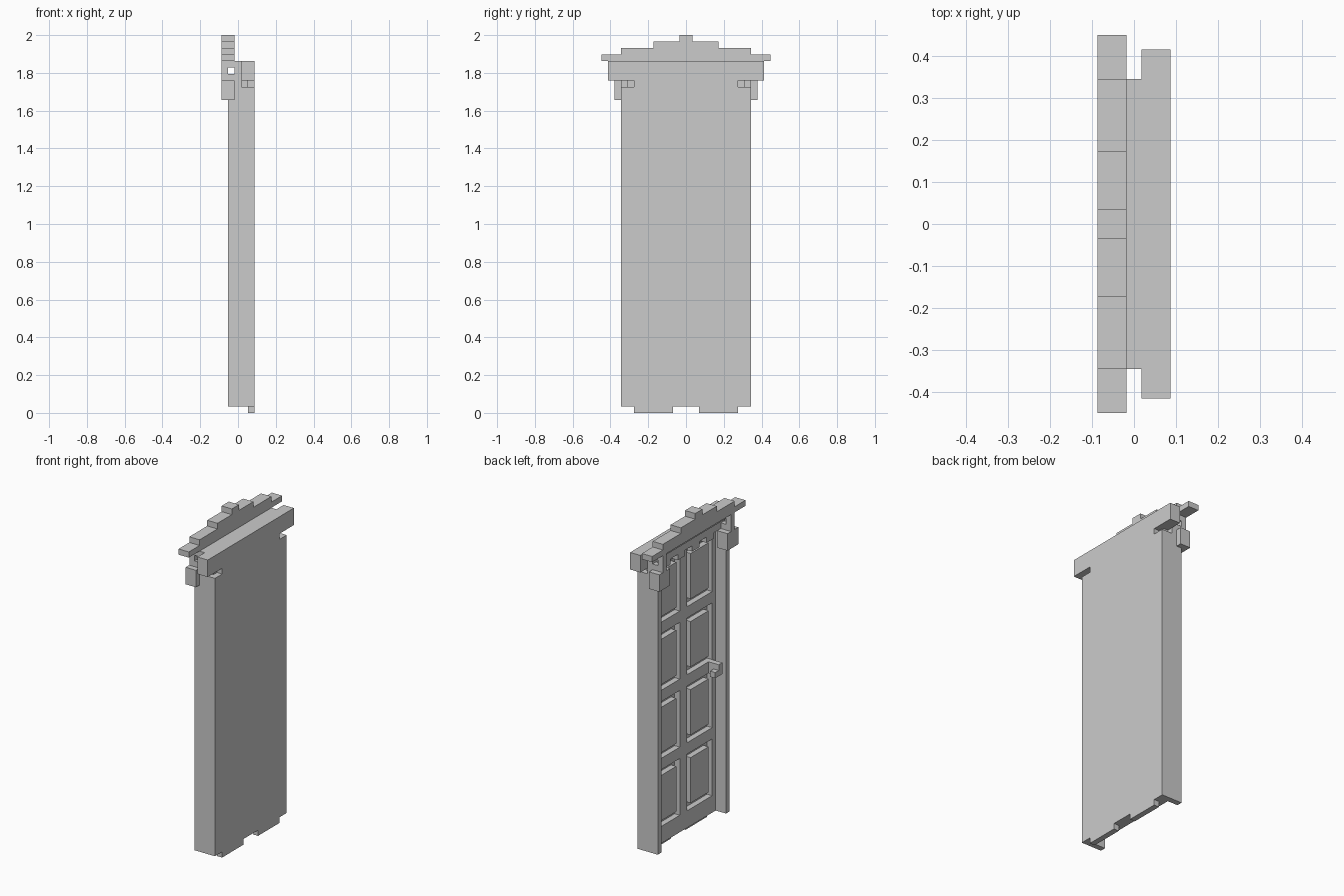
import bpy, bmesh
from mathutils import Vector

if "Cube" in bpy.data.objects:
    bpy.data.objects.remove(bpy.data.objects["Cube"])

U = 2 / 58  # block size; the door sits on a 5 x 26 x 58 block grid


def box(x0, x1, y0, y1, z0, z1):
    """Set of grid cells filling a box."""
    return {(x, y, z) for x in range(x0, x1) for y in range(y0, y1) for z in range(z0, z1)}


def both(x0, x1, y0, y1, z0, z1):
    """The same box on both sides of the centre line."""
    return box(x0, x1, y0, y1, z0, z1) | box(x0, x1, -y1, -y0, z0, z1)


def ring(x0, x1, y0, y1, z0, z1):
    """One-block-wide groove around a raised field, on both sides."""
    return both(x0, x1, y0, y1, z0, z1) - both(x0, x1, y0 + 1, y1 - 1, z0 + 1, z1 - 1)


def build(name, cells):
    """Skin the outside of a set of cells and merge coplanar faces."""
    bm = bmesh.new()
    for c in cells:
        for axis in range(3):
            for side in (0, 1):
                n = list(c)
                n[axis] += 2 * side - 1
                if tuple(n) in cells:
                    continue
                loop = [(0, 0), (1, 0), (1, 1), (0, 1)]
                if not side:
                    loop.reverse()
                verts = []
                for a, b in loop:
                    p = Vector(c)
                    p[axis] += side
                    p[(axis + 1) % 3] += a
                    p[(axis + 2) % 3] += b
                    verts.append(bm.verts.new(((p.x - 2.5) * U, p.y * U, p.z * U)))
                bm.faces.new(verts)
    bmesh.ops.remove_doubles(bm, verts=bm.verts[:], dist=U * 0.01)
    bmesh.ops.dissolve_limit(bm, angle_limit=0.02, verts=bm.verts[:], edges=bm.edges[:])
    me = bpy.data.meshes.new(name)
    bm.to_mesh(me)
    bm.free()
    ob = bpy.data.objects.new(name, me)
    bpy.context.collection.objects.link(ob)


# Door leaf: eight grooved panels, notched top corners, bottom runners
leaf = box(3, 5, -9, 9, 1, 51) | both(4, 5, 2, 8, 0, 1)
for z in range(4, 50, 12):
    leaf -= ring(3, 4, 1, 8, z, z + 10)
leaf -= both(4, 5, 8, 9, 50, 51)
build("door_leaf", leaf)

# Side jambs, notched under the back lintel
build("jambs", both(1, 5, 9, 10, 1, 51) - both(3, 5, 9, 10, 50, 51))

# Lintel: wide back beam and narrower frieze, with dentils below
build("lintel", box(3, 5, -12, 12, 51, 54) | box(2, 3, -10, 10, 51, 54))
dentils = set()
for y in (-7, -3, 1, 5):
    dentils |= box(2, 3, y, y + 2, 50, 51)
build("dentils", dentils)

# Front brackets with scroll blocks above
build("brackets", both(0, 2, 8, 11, 48, 51))
build("scrolls", both(0, 2, 9, 10, 51, 54) - both(1, 2, 9, 10, 52, 53))

# Stepped cornice and the moulding under it
cornice = box(1, 2, -9, 9, 53, 54)
for i, half in enumerate((13, 10, 5, 1)):
    cornice |= box(0, 2, -half, half, 54 + i, 55 + i)
build("cornice", cornice)

# Handle: stem and lever
build("handle", box(1, 3, -8, -7, 27, 28) | box(2, 3, -8, -7, 26, 27) | box(1, 2, -8, -6, 26, 27))
